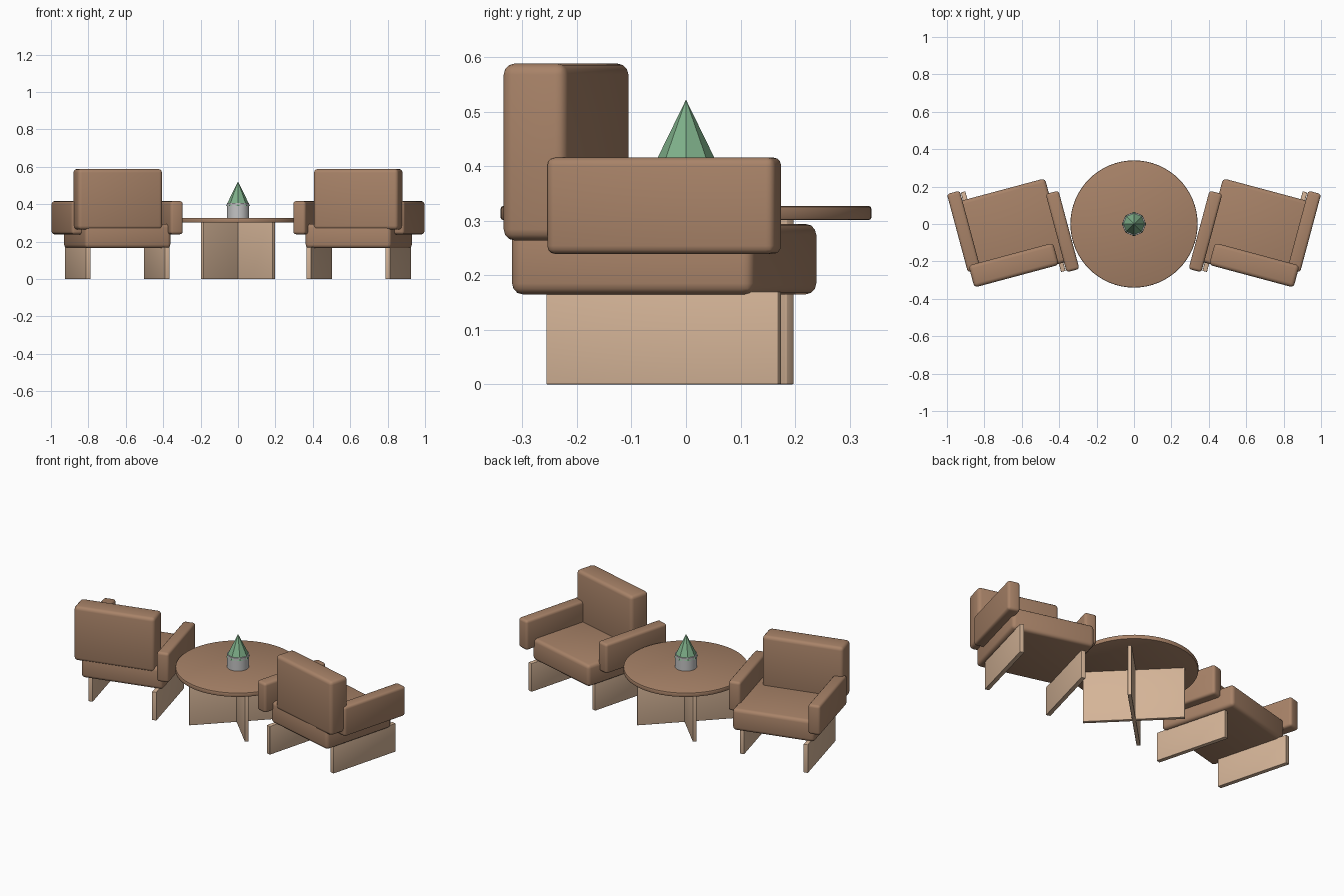
import bpy
import math

if "Cube" in bpy.data.objects:
    bpy.data.objects.remove(bpy.data.objects["Cube"])


def material(name, rgb):
    m = bpy.data.materials.new(name)
    m.diffuse_color = (*rgb, 1)
    m.use_nodes = True
    m.node_tree.nodes["Principled BSDF"].inputs["Base Color"].default_value = m.diffuse_color
    return m


BROWN = material("brown leather", (0.39, 0.225, 0.138))
WOOD = material("pale wood", (0.66, 0.455, 0.31))
GREEN = material("leaf green", (0.21, 0.43, 0.25))
GREY = material("pot grey", (0.55, 0.55, 0.55))


def finish(obj, name, mat, bevel=0.0, segments=3):
    """Name, colour and optionally round the edges of the active object."""
    obj.name = name
    obj.data.materials.append(mat)
    if bevel:
        bpy.ops.object.transform_apply(location=False, rotation=False, scale=True)
        mod = obj.modifiers.new("rounded edges", 'BEVEL')
        mod.width = bevel
        mod.segments = segments
        mod.limit_method = 'ANGLE'
        bpy.ops.object.modifier_apply(modifier=mod.name)
        bpy.ops.object.shade_smooth_by_angle(angle=math.radians(35))
    return obj


def box(name, x, y, z0, z1, width, depth, angle, mat, bevel=0.0):
    bpy.ops.mesh.primitive_cube_add(size=1, location=(x, y, (z0 + z1) / 2),
                                    rotation=(0, 0, math.radians(angle)))
    obj = bpy.context.object
    obj.scale = (width, depth, z1 - z0)
    return finish(obj, name, mat, bevel)


# Two armchairs, each part turned 15 degrees towards the table
for side, label in ((1, "right"), (-1, "left")):
    turn = -15 * side
    cx = 0.646 * side
    box(f"{label}_seat", cx, -0.04, 0.165, 0.294, 0.475, 0.461, turn, BROWN, 0.02)
    box(f"{label}_backrest", 0.643 * side, -0.22, 0.264, 0.588,
        0.468, 0.122, turn, BROWN, 0.02)
    for s, part in ((-1, "inner"), (1, "outer")):
        box(f"{label}_{part}_armrest", cx + s * side * 0.264, -0.04, 0.239, 0.416,
            0.071, 0.433, turn, BROWN, 0.015)
        box(f"{label}_{part}_leg_panel", cx + s * side * 0.211, -0.041, 0, 0.17,
            0.025, 0.44, turn, WOOD, 0.002)

# Round table on two crossed panels
bpy.ops.mesh.primitive_cylinder_add(vertices=64, radius=0.34, depth=0.026,
                                    location=(0, 0, 0.314))
finish(bpy.context.object, "table_top", BROWN, 0.005, 2)
for angle in (45, -45):
    box("table_leg_panel", 0, 0, 0, 0.305, 0.54, 0.02, angle, WOOD, 0.002)

# Potted plant: round pot with an eight-sided cone of foliage
bpy.ops.mesh.primitive_cylinder_add(vertices=32, radius=0.06, depth=0.08,
                                    location=(0, 0, 0.365))
finish(bpy.context.object, "plant_pot", GREY)
bpy.ops.object.shade_smooth_by_angle(angle=math.radians(35))
bpy.ops.mesh.primitive_cone_add(vertices=8, radius1=0.065, radius2=0, depth=0.133,
                                location=(0, 0, 0.4555))
finish(bpy.context.object, "plant_foliage", GREEN)
